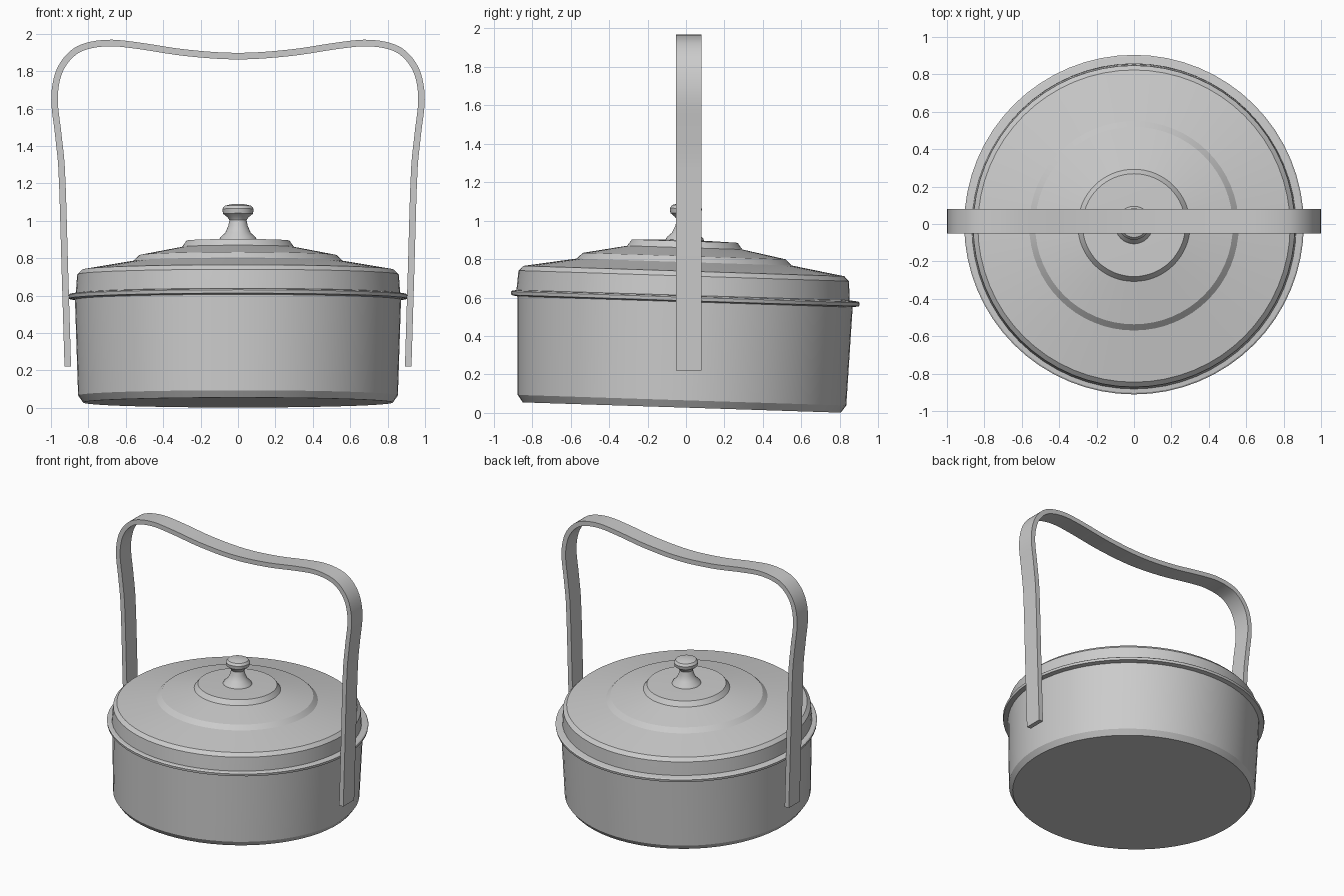
import bpy, bmesh, math
from mathutils import Vector

cube = bpy.data.objects.get("Cube")
if cube:
    bpy.data.objects.remove(cube, do_unlink=True)

metal = bpy.data.materials.new("light grey metal")
metal.use_nodes = True
GREY = (0.6, 0.6, 0.6, 1)
metal.diffuse_color = GREY
metal.node_tree.nodes["Principled BSDF"].inputs["Base Color"].default_value = GREY

TILT = math.radians(-1.85)


def finish(name, bm):
    """Turn a bmesh into a smooth-shaded object with sharp edges kept."""
    bmesh.ops.recalc_face_normals(bm, faces=bm.faces)
    mesh = bpy.data.meshes.new(name)
    bm.to_mesh(mesh)
    bm.free()
    mesh.materials.append(metal)
    obj = bpy.data.objects.new(name, mesh)
    bpy.context.collection.objects.link(obj)
    bpy.ops.object.select_all(action="DESELECT")
    obj.select_set(True)
    bpy.context.view_layer.objects.active = obj
    bpy.ops.object.shade_smooth_by_angle(angle=math.radians(25))
    return obj


def lathe(name, profile, y=-0.022, sides=64):
    """Revolve a (radius, height) profile, then lean it with the pot."""
    bm = bmesh.new()
    verts = [bm.verts.new((r, 0, h)) for r, h in profile]
    edges = [bm.edges.new(pair) for pair in zip(verts, verts[1:])]
    bmesh.ops.spin(bm, geom=verts + edges, axis=(0, 0, 1), cent=(0, 0, 0),
                   angle=math.tau, steps=sides, use_merge=True)
    bmesh.ops.remove_doubles(bm, verts=bm.verts, dist=0.0001)
    obj = finish(name, bm)
    obj.rotation_euler.x = TILT
    obj.location = (0, y, 0.028)
    return obj


# Pot body with chamfered foot
lathe("pot_body", [(0, 0), (0.828, 0), (0.855, 0.038), (0.872, 0.56), (0, 0.56)])

# Flared rim around the top of the pot
lathe("pot_rim", [(0.86, 0.548), (0.905, 0.556), (0.908, 0.574), (0.9, 0.58),
                  (0.86, 0.585), (0.86, 0.548)])

# Stepped lid
lathe("lid", [(0, 0.57), (0.868, 0.57), (0.866, 0.6), (0.86, 0.685), (0.835, 0.71),
              (0.56, 0.757), (0.528, 0.788), (0.3, 0.832), (0.275, 0.866),
              (0, 0.874)], y=-0.034)

# Knob on the lid
lathe("lid_knob", [(0, 0.86), (0.102, 0.868), (0.094, 0.884), (0.068, 0.908),
                   (0.052, 0.945), (0.046, 0.975), (0.055, 0.99), (0.08, 1.01),
                   (0.084, 1.035), (0.072, 1.052), (0.04, 1.06), (0, 1.062)],
      y=-0.034, sides=32)

# Arched carrying handle: half of its centre line, mirrored then smoothed
half = [(0.91, 0.22), (0.926, 0.75), (0.943, 1.28), (0.962, 1.47), (0.981, 1.65),
        (0.962, 1.78), (0.912, 1.868), (0.835, 1.925), (0.7, 1.95), (0.55, 1.938),
        (0.28, 1.898), (0, 1.88)]
pts = [Vector(p) for p in half + [(-x, z) for x, z in reversed(half[:-1])]]


def smooth_path(p, steps=5):
    """Hermite spline through the points with tangents scaled per span."""
    n = len(p)
    tan = [(p[min(i + 1, n - 1)] - p[max(i - 1, 0)]).normalized() for i in range(n)]
    out = []
    for i in range(n - 1):
        a, b = p[i], p[i + 1]
        d = (b - a).length
        for k in range(steps):
            t = k / steps
            s = t * t * (3 - 2 * t)
            out.append(a.lerp(b, s) + tan[i] * d * t * (1 - t) ** 2
                       - tan[i + 1] * d * t * t * (1 - t))
    return out + [p[-1]]


path = smooth_path(pts)
bm = bmesh.new()
rings = []
for i, p in enumerate(path):
    t = (path[min(i + 1, len(path) - 1)] - path[max(i - 1, 0)]).normalized()
    n = Vector((t.y, -t.x)) * 0.0175
    rings.append([bm.verts.new((p.x + s * n.x, 0.015 + w * 0.066, p.y + s * n.y))
                  for s, w in ((1, -1), (1, 1), (-1, 1), (-1, -1))])
for a, b in zip(rings, rings[1:]):
    for k in range(4):
        bm.faces.new((a[k], a[(k + 1) % 4], b[(k + 1) % 4], b[k]))
bm.faces.new(rings[0])
bm.faces.new(rings[-1])
finish("carrying_handle", bm)
